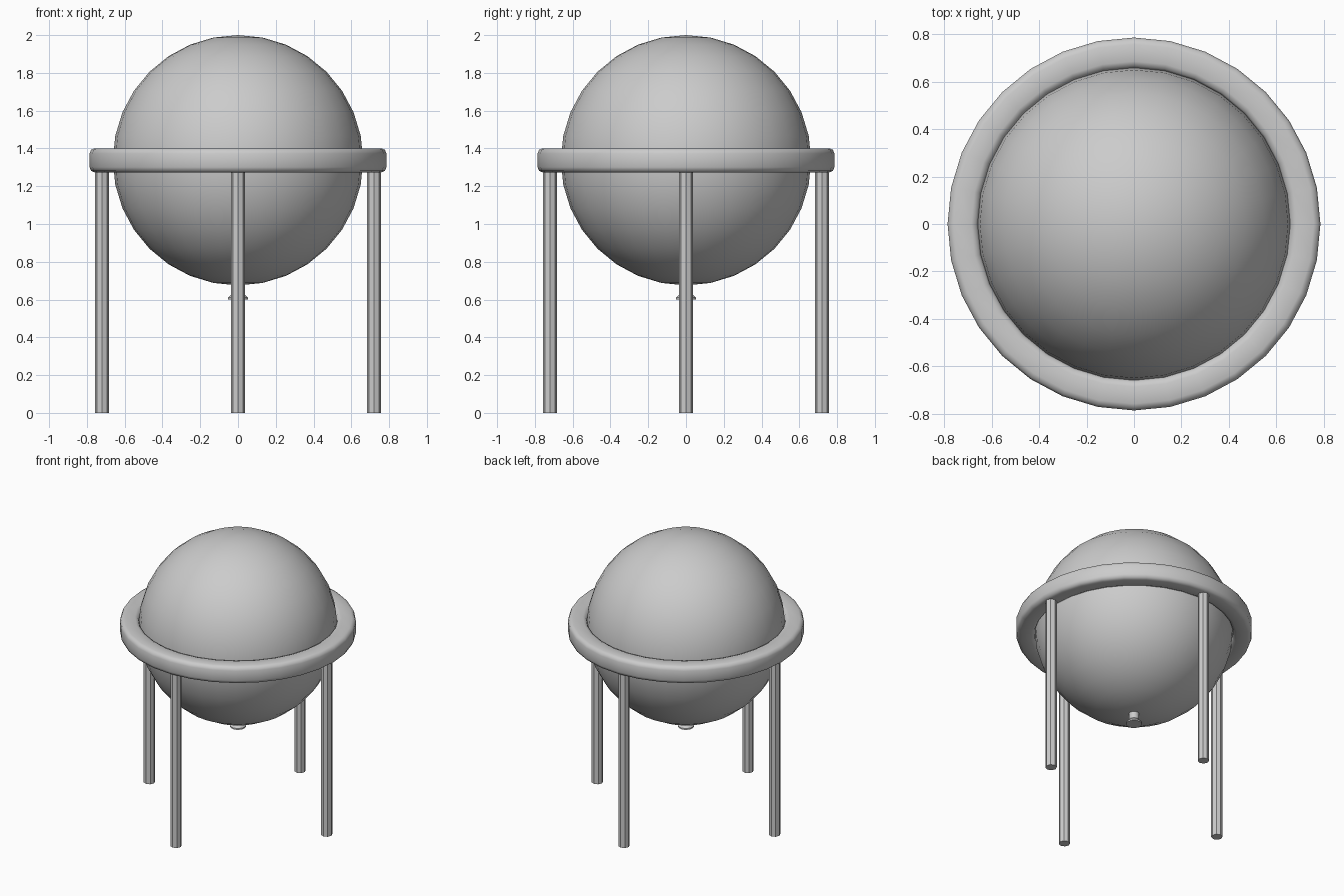
import bpy, bmesh, math

if "Cube" in bpy.data.objects:
    bpy.data.objects.remove(bpy.data.objects["Cube"])

grey = bpy.data.materials.new("plain grey")
grey.diffuse_color = (0.6, 0.6, 0.6, 1)
grey.use_nodes = True
grey.node_tree.nodes["Principled BSDF"].inputs["Base Color"].default_value = grey.diffuse_color


def add_object(name, bm, smooth_angle=None):
    bmesh.ops.recalc_face_normals(bm, faces=bm.faces)
    mesh = bpy.data.meshes.new(name)
    bm.to_mesh(mesh)
    bm.free()
    mesh.materials.append(grey)
    obj = bpy.data.objects.new(name, mesh)
    bpy.context.collection.objects.link(obj)
    if smooth_angle:
        bpy.ops.object.select_all(action='DESELECT')
        obj.select_set(True)
        bpy.context.view_layer.objects.active = obj
        bpy.ops.object.shade_smooth_by_angle(angle=math.radians(smooth_angle))
    return obj


def lathe(name, profile, sides, closed, smooth_angle):
    """Spin an (r, z) profile round the z axis."""
    bm = bmesh.new()
    rings = []
    for i in range(sides):
        a = 2 * math.pi * i / sides
        rings.append([bm.verts.new((r * math.cos(a), r * math.sin(a), z)) for r, z in profile])
    n = len(profile)
    for i in range(sides):
        p, q = rings[i], rings[(i + 1) % sides]
        for j in range(n if closed else n - 1):
            k = (j + 1) % n
            bm.faces.new((p[j], q[j], q[k], p[k]))
    if not closed:
        bm.faces.new([r[0] for r in rings])
        bm.faces.new([r[-1] for r in rings])
    return add_object(name, bm, smooth_angle)


# Spherical tank
bm = bmesh.new()
bmesh.ops.create_uvsphere(bm, u_segments=32, v_segments=16, radius=0.6625)
bmesh.ops.translate(bm, verts=bm.verts, vec=(0, 0, 1.3375))
add_object("tank_sphere", bm, 60)

# Support ring: square section with rounded corners
half, corner = 0.064, 0.028
section = []
for cx, cz, start in ((1, 1, 0), (-1, 1, 90), (-1, -1, 180), (1, -1, 270)):
    for step in range(3):
        a = math.radians(start + 45 * step)
        section.append((0.722 + cx * (half - corner) + corner * math.cos(a),
                        1.337 + cz * (half - corner) + corner * math.sin(a)))
lathe("support_ring", section, 32, True, 60)

# Four octagonal legs
for name, x, y in (("right_leg", 0.72, 0), ("back_leg", 0, 0.72),
                   ("left_leg", -0.72, 0), ("front_leg", 0, -0.72)):
    leg = lathe(name, [(0.038, 0), (0.038, 1.3)], 8, False, 30)
    leg.location = (x, y, 0)

# Drain outlet under the tank
lathe("drain_outlet", [(0.034, 0.70), (0.034, 0.63), (0.053, 0.61), (0.053, 0.60)],
      16, False, 30)
